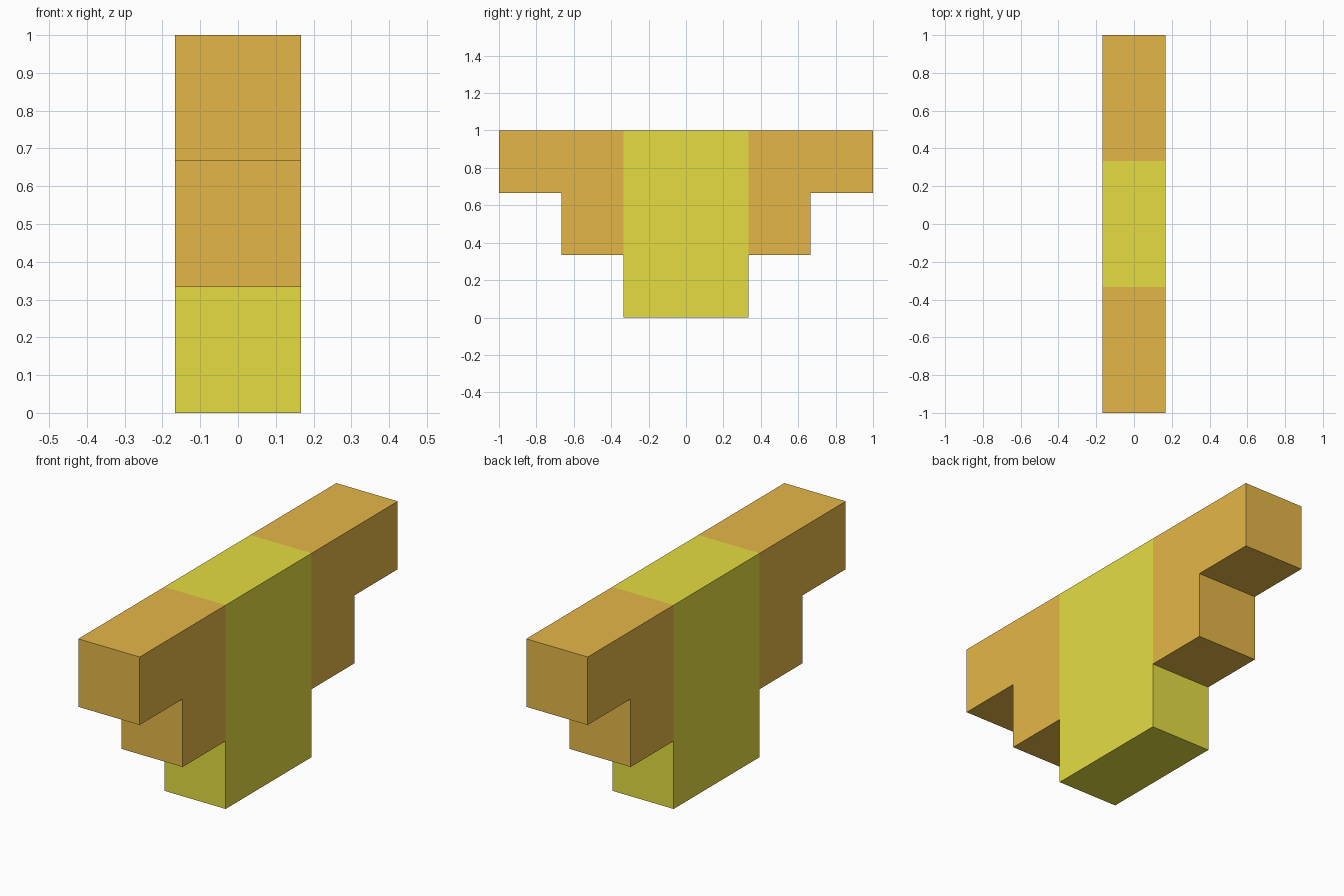
import bpy
import bmesh

if "Cube" in bpy.data.objects:
    bpy.data.objects.remove(bpy.data.objects["Cube"])

U = 1 / 3  # grid unit: every block edge is a multiple of this


def material(name, rgb):
    mat = bpy.data.materials.new(name)
    mat.diffuse_color = (*rgb, 1)
    mat.use_nodes = True
    mat.node_tree.nodes["Principled BSDF"].inputs["Base Color"].default_value = mat.diffuse_color
    return mat


def extruded(name, profile, mat):
    """Extrude a (y, z) profile, in grid units, across the x thickness."""
    bm = bmesh.new()
    face = bm.faces.new([bm.verts.new((-U / 2, y * U, z * U)) for y, z in profile])
    side = bmesh.ops.extrude_face_region(bm, geom=[face])["geom"]
    verts = [v for v in side if isinstance(v, bmesh.types.BMVert)]
    bmesh.ops.translate(bm, verts=verts, vec=(U, 0, 0))
    bmesh.ops.recalc_face_normals(bm, faces=bm.faces)
    mesh = bpy.data.meshes.new(name)
    bm.to_mesh(mesh)
    bm.free()
    mesh.materials.append(mat)
    obj = bpy.data.objects.new(name, mesh)
    bpy.context.collection.objects.link(obj)
    return obj


yellow = material("yellow", (0.78, 0.72, 0.055))
orange = material("orange", (0.78, 0.47, 0.063))

# Central upright block
extruded("centre_block", [(-1, 0), (1, 0), (1, 3), (-1, 3)], yellow)

# Stepped arms on both sides, mirrored over y = 0
arms = extruded("stepped_arms", [(1, 1), (2, 1), (2, 2), (3, 2), (3, 3), (1, 3)], orange)
mirror = arms.modifiers.new("mirror", "MIRROR")
mirror.use_axis = (False, True, False)
mirror.use_mirror_merge = False
